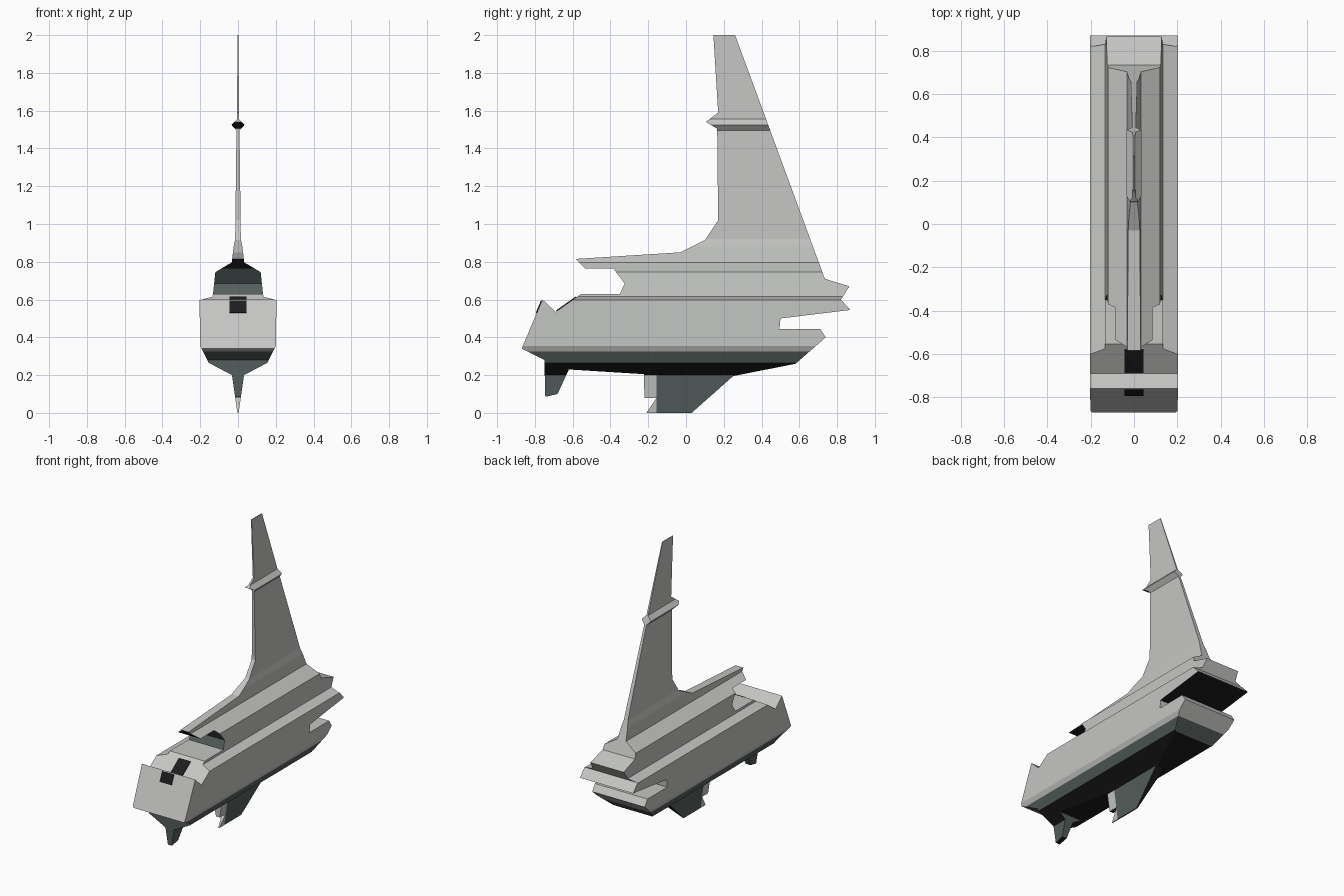
import bpy, bmesh
from mathutils import Vector

if "Cube" in bpy.data.objects:
    bpy.data.objects.remove(bpy.data.objects["Cube"])


def material(name, rgb):
    m = bpy.data.materials.new(name)
    m.diffuse_color = (*rgb, 1)
    m.use_nodes = True
    m.node_tree.nodes["Principled BSDF"].inputs["Base Color"].default_value = m.diffuse_color
    return m


LIGHT, DARK, BLACK = 0, 1, 2
MATS = [material("light_grey", (0.56, 0.57, 0.55)),
        material("dark_slate", (0.09, 0.115, 0.11)),
        material("black", (0.012, 0.012, 0.012))]


def add_object(name, bm):
    mesh = bpy.data.meshes.new(name)
    bm.to_mesh(mesh)
    bm.free()
    for m in MATS:
        mesh.materials.append(m)
    ob = bpy.data.objects.new(name, mesh)
    bpy.context.collection.objects.link(ob)
    return ob


def prism(outline, half, along_x):
    """Extrude an outline by +-half along x (side outline) or y (cross-section)."""
    bm = bmesh.new()
    if along_x:
        pts, step = [(-half, a, b) for a, b in outline], Vector((2 * half, 0, 0))
    else:
        pts, step = [(a, -half, b) for a, b in outline], Vector((0, 2 * half, 0))
    face = bm.faces.new([bm.verts.new(p) for p in pts])
    new = bmesh.ops.extrude_face_region(bm, geom=[face])["geom"]
    bmesh.ops.translate(bm, vec=step, verts=[v for v in new if isinstance(v, bmesh.types.BMVert)])
    bmesh.ops.recalc_face_normals(bm, faces=bm.faces[:])
    return bm


# Side outline of the whole boat (y, z), from the bow over the top
side = [(-0.87, 0.34), (-0.76, 0.60), (-0.69, 0.535), (-0.555, 0.63), (-0.35, 0.63),
        (-0.325, 0.685), (-0.385, 0.765), (-0.535, 0.765), (-0.585, 0.815),
        (-0.03, 0.85), (0.10, 0.915), (0.17, 1.02), (0.165, 1.505), (0.105, 1.54),
        (0.17, 1.59), (0.145, 2.0), (0.26, 2.0), (0.735, 0.71), (0.865, 0.67),
        (0.82, 0.60), (0.87, 0.545), (0.50, 0.50), (0.495, 0.445), (0.71, 0.445),
        (0.74, 0.40), (0.58, 0.26), (0.25, 0.195), (0.03, 0.0), (-0.21, 0.0),
        (-0.155, 0.08), (-0.22, 0.08), (-0.223, 0.205), (-0.62, 0.23),
        (-0.68, 0.10), (-0.745, 0.085), (-0.75, 0.28)]

# Half cross-section (x, z), from keel to masthead
half = [(0.002, -0.01), (0.032, 0.20), (0.155, 0.265), (0.185, 0.325), (0.20, 0.355),
        (0.204, 0.597), (0.135, 0.615), (0.13, 0.65), (0.12, 0.745), (0.033, 0.797),
        (0.03, 0.82), (0.024, 0.877), (0.015, 0.92), (0.008, 1.495), (0.035, 1.525),
        (0.006, 1.555), (0.002, 2.01)]
section = half + [(-x, z) for x, z in reversed(half)]

# The boat is the side outline trimmed by the cross-section
body = add_object("boat_body", prism(side, 0.4, True))
trim = add_object("section_cutter", prism(section, 1.2, False))
mod = body.modifiers.new("trim", 'BOOLEAN')
mod.operation, mod.solver, mod.object = 'INTERSECT', 'EXACT', trim
bpy.context.view_layer.update()
whole = bpy.data.meshes.new_from_object(body.evaluated_get(bpy.context.evaluated_depsgraph_get()))
for ob in (body, trim):
    bpy.data.objects.remove(ob)


def cut(bm, co, no, outer=False):
    bmesh.ops.bisect_plane(bm, geom=bm.verts[:] + bm.edges[:] + bm.faces[:], dist=1e-5,
                           plane_co=co, plane_no=no, clear_outer=outer)


def colour(c, n):
    """Colour by height and direction."""
    if 0.63 < c.z < 0.77 and -0.40 < c.y < -0.31 and n.y < -0.5:
        return DARK                                   # cabin front window
    if c.z < 0.2 and -0.24 < c.y < -0.15 and n.z > -0.6:
        return LIGHT                                  # keel leading block
    hull_end = c.z < 0.42 and (c.y < -0.75 or c.y > 0.57)
    if n.z < -0.69 and not hull_end:
        return BLACK                                  # undersides
    return DARK if c.z < 0.325 else LIGHT


def part(name, z0, z1, y0=-2, y1=2):
    bm = bmesh.new()
    bm.from_mesh(whole)
    cut(bm, (0, 0, z0), (0, 0, -1), True)
    cut(bm, (0, 0, z1), (0, 0, 1), True)
    cut(bm, (0, y0, 0), (0, -1, 0), True)
    cut(bm, (0, y1, 0), (0, 1, 0), True)
    if name == "keel":
        cut(bm, (0, -0.155, 0), (0, 1, 0))
    bm.normal_update()
    for f in bm.faces:
        f.material_index = colour(f.calc_center_median(), f.normal)
    add_object(name, bm)


part("forward_rudder", -1, 0.2, -2, -0.5)
part("keel", -1, 0.2, -0.5, 2)
part("lower_hull", 0.2, 0.325)
part("upper_hull", 0.325, 0.615)
part("cabin", 0.615, 0.877)
part("mast_and_sail", 0.877, 3)

# Black hatch plates on the bow
for name, a, b, out in [("foredeck_hatch", (-0.685, 0.5385), (-0.58, 0.6125), (-0.003, 0.004)),
                        ("bow_hatch", (-0.79, 0.529), (-0.763, 0.593), (-0.005, 0.002))]:
    quad = [a, b, (b[0] + out[0], b[1] + out[1]), (a[0] + out[0], a[1] + out[1])]
    bm = prism(quad, 0.045, True)
    for f in bm.faces:
        f.material_index = BLACK
    add_object(name, bm)
